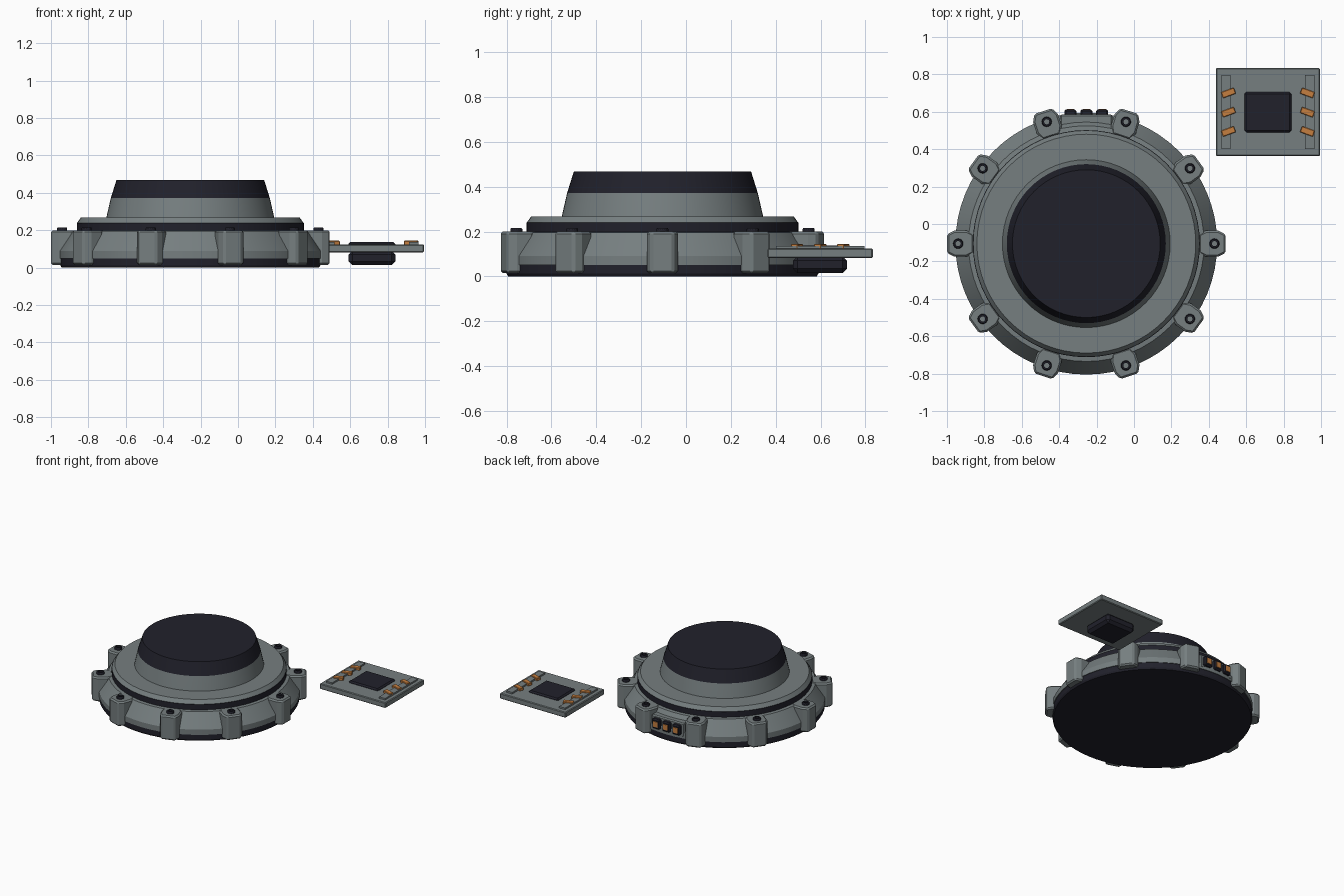
import bpy
import bmesh
from math import cos, sin, radians, tau

cube = bpy.data.objects.get("Cube")
if cube:
    bpy.data.objects.remove(cube, do_unlink=True)


def material(name, rgb):
    m = bpy.data.materials.new(name)
    m.use_nodes = True
    m.diffuse_color = (*rgb, 1)
    m.node_tree.nodes["Principled BSDF"].inputs["Base Color"].default_value = (*rgb, 1)
    return m


GREY = material("metal grey", (0.18, 0.21, 0.215))
DARK = material("dark rubber", (0.015, 0.015, 0.024))
COPPER = material("copper orange", (0.56, 0.21, 0.05))
CX, CY = -0.255, -0.105  # centre of the round housing


def finish(name, bm, mat, loc=(0, 0, 0), turn=0, bevel=0, smooth=False):
    bmesh.ops.recalc_face_normals(bm, faces=bm.faces)
    mesh = bpy.data.meshes.new(name)
    bm.to_mesh(mesh)
    bm.free()
    mesh.materials.append(mat)
    ob = bpy.data.objects.new(name, mesh)
    bpy.context.collection.objects.link(ob)
    ob.location = loc
    ob.rotation_euler.z = turn
    if bevel:
        mod = ob.modifiers.new("edge bevel", 'BEVEL')
        mod.width = bevel
        mod.segments = 1
        mod.limit_method = 'ANGLE'
    if smooth:
        bpy.ops.object.select_all(action='DESELECT')
        bpy.context.view_layer.objects.active = ob
        ob.select_set(True)
        bpy.ops.object.shade_smooth_by_angle(angle=radians(20))
    return ob


def lathe(name, profile, mat, loc=(CX, CY, 0), sides=64, closed=False):
    """Spin a radius/height profile; open profiles get flat end caps."""
    bm = bmesh.new()
    rings = [[bm.verts.new((r * cos(tau * i / sides), r * sin(tau * i / sides), z))
              for i in range(sides)] for r, z in profile]
    pairs = list(zip(rings, rings[1:]))
    if closed:
        pairs.append((rings[-1], rings[0]))
    else:
        bm.faces.new(rings[0])
        bm.faces.new(rings[-1])
    for a, b in pairs:
        for i in range(sides):
            j = (i + 1) % sides
            bm.faces.new((a[i], a[j], b[j], b[i]))
    return finish(name, bm, mat, loc, smooth=True)


def prism(name, outline, z0, z1, mat, loc=(0, 0), turn=0, bevel=0):
    bm = bmesh.new()
    face = bm.faces.new([bm.verts.new((x, y, z0)) for x, y in outline])
    up = bmesh.ops.extrude_face_region(bm, geom=[face])
    bmesh.ops.translate(bm, vec=(0, 0, z1 - z0),
                        verts=[g for g in up["geom"] if isinstance(g, bmesh.types.BMVert)])
    return finish(name, bm, mat, (*loc, 0), turn, bevel)


def box(name, size, z0, z1, mat, loc, turn=0, bevel=0):
    w, d = size[0] / 2, size[1] / 2
    return prism(name, [(-w, -d), (w, -d), (w, d), (-w, d)], z0, z1, mat, loc, turn, bevel)


# Round housing, stacked from the floor up
lathe("base_pad", [(0.688, 0), (0.695, 0.012), (0.695, 0.05)], DARK)
lathe("housing_body", [(0.70, 0.05), (0.70, 0.09), (0.63, 0.195), (0.59, 0.2)], GREY)
lathe("seal_ring", [(0.607, 0.195), (0.607, 0.24)], DARK)
lathe("lid", [(0.605, 0.24), (0.585, 0.268)], GREY)
lathe("turret", [(0.45, 0.262), (0.445, 0.285), (0.425, 0.372)], GREY)
lathe("turret_cap", [(0.425, 0.372), (0.395, 0.468)], DARK)

# Ten clamp lugs, each with a socket bolt
half = [(0.60, 0.05), (0.64, 0.07), (0.705, 0.07), (0.745, 0.05)]
lug = [(x, -y) for x, y in half] + half[::-1]
for i in range(10):
    a = tau * i / 10
    prism(f"lug_{i + 1}", lug, 0.015, 0.2, GREY, (CX, CY), a, 0.01)
    lathe(f"lug_bolt_{i + 1}", [(0.014, 0.198), (0.027, 0.198), (0.027, 0.21),
                                (0.023, 0.216), (0.014, 0.216)], DARK,
          (CX + 0.685 * cos(a), CY + 0.685 * sin(a), 0), 16, True)

# Rear connector panel with three sockets
box("connector_panel", (0.28, 0.10), 0.06, 0.165, GREY, (CX, 0.535), bevel=0.008)
for i in (-1, 0, 1):
    x = CX + i * 0.085
    box(f"socket_{i + 2}", (0.064, 0.06), 0.075, 0.15, DARK, (x, 0.582), bevel=0.008)
    box(f"socket_contact_{i + 2}", (0.038, 0.006), 0.092, 0.133, COPPER, (x, 0.613))

# Separate circuit board
BX, BY = 0.716, 0.598
box("board", (0.557, 0.47), 0.082, 0.124, GREY, (BX, BY), bevel=0.005)
box("board_chip", (0.25, 0.215), 0.1, 0.137, DARK, (BX, BY), bevel=0.01)
box("board_underside_block", (0.25, 0.24), 0.014, 0.09, DARK, (BX, BY), bevel=0.02)
for side, word in ((-1, "right"), (1, "left")):
    box(f"{word}_rail", (0.05, 0.395), 0.12, 0.136, GREY, (BX + side * 0.224, BY))
    for k in (-1, 0, 1):
        box(f"{word}_clip_{k + 2}", (0.073, 0.034), 0.122, 0.144, COPPER,
            (BX + side * 0.211, BY + k * 0.103), radians(-20 * side), 0.003)
